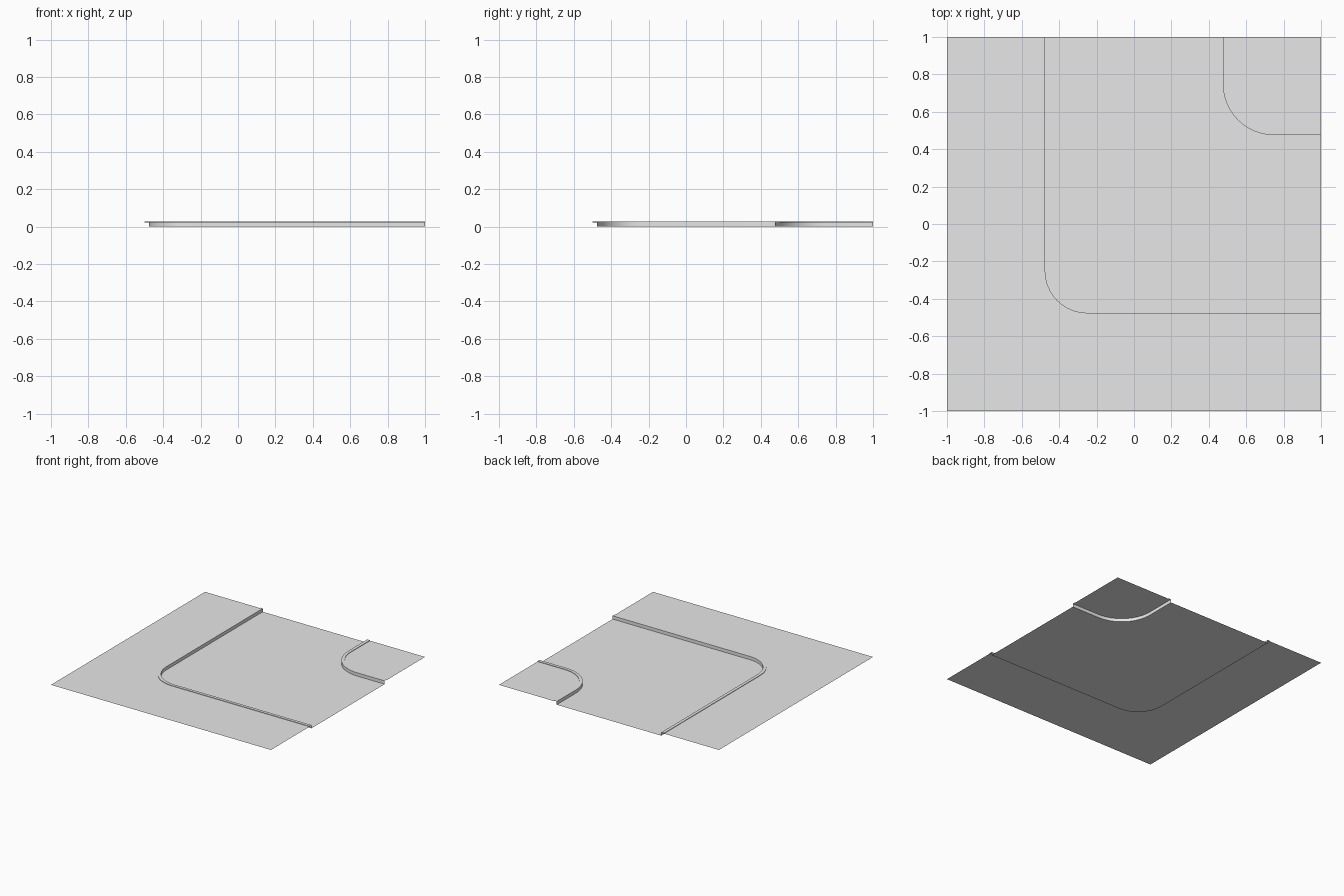
import bpy, bmesh, math
from mathutils import Vector

cube = bpy.data.objects.get("Cube")
if cube:
    bpy.data.objects.remove(cube)

HALF = 1.0          # half the tile
EDGE = 0.5          # sidewalk edge of both kerbs
KERB = 0.025        # kerb width
BEND = 0.25         # bend radius at the sidewalk edge
KERB_TOP = 0.027
WALK = 0.023        # sidewalk height
STEPS = 16

concrete = bpy.data.materials.new("light_grey")
concrete.use_nodes = True
grey = (0.8, 0.8, 0.8, 1)
concrete.diffuse_color = grey
concrete.node_tree.nodes["Principled BSDF"].inputs["Base Color"].default_value = grey


def bend_path(edge, centre):
    """Line from the back side, round a bend, to the left side."""
    radius = centre - edge
    pts = [(edge, HALF)]
    for i in range(STEPS + 1):
        a = math.pi + i / STEPS * math.pi / 2
        pts.append((centre + radius * math.cos(a), centre + radius * math.sin(a)))
    return pts + [(HALF, edge)]


def make_object(name, bm):
    bmesh.ops.remove_doubles(bm, verts=bm.verts, dist=1e-5)
    mesh = bpy.data.meshes.new(name)
    bm.to_mesh(mesh)
    bm.free()
    mesh.materials.append(concrete)
    mesh.shade_smooth()
    mesh.set_sharp_from_angle(angle=math.radians(30))
    obj = bpy.data.objects.new(name, mesh)
    bpy.context.collection.objects.link(obj)


def sheet(name, outline, z):
    """Flat upward-facing sheet."""
    bm = bmesh.new()
    face = bm.faces.new([bm.verts.new((x, y, z)) for x, y in outline])
    face.normal_update()
    if face.normal.z < 0:
        face.normal_flip()
    bmesh.ops.triangulate(bm, faces=[face])
    make_object(name, bm)


def ribbon(bm, a, za, b, zb, facing):
    """Strip between two paths, turned to face the given direction."""
    va = [bm.verts.new((x, y, za)) for x, y in a]
    vb = [bm.verts.new((x, y, zb)) for x, y in b]
    faces = [bm.faces.new((va[i], va[i + 1], vb[i + 1], vb[i])) for i in range(len(a) - 1)]
    for f in faces:
        f.normal_update()
        if f.normal.dot(facing) < 0:
            f.normal_flip()


def kerb(name, walk_path, road_path, to_road):
    up = Vector((0, 0, 1))
    bm = bmesh.new()
    ribbon(bm, walk_path, WALK, walk_path, KERB_TOP, -to_road)
    ribbon(bm, walk_path, KERB_TOP, road_path, KERB_TOP, up)
    ribbon(bm, road_path, KERB_TOP, road_path, 0, to_road)
    make_object(name, bm)


# Paths of both kerbs
outer_walk = bend_path(-EDGE, -EDGE + BEND)
outer_road = bend_path(-EDGE + KERB, -EDGE + BEND)
inner_walk = bend_path(EDGE, EDGE + BEND)
inner_road = bend_path(EDGE - KERB, EDGE + BEND)

# Flat sheets
sheet("road", outer_road + inner_road[::-1], 0)
sheet("outer_sidewalk", outer_walk + [(HALF, -HALF), (-HALF, -HALF), (-HALF, HALF)], WALK)
sheet("inner_sidewalk", inner_walk + [(HALF, HALF)], WALK)

# Kerbs, each facing the road
diagonal = Vector((1, 1, 0))
kerb("outer_kerb", outer_walk, outer_road, diagonal)
kerb("inner_kerb", inner_walk, inner_road, -diagonal)
